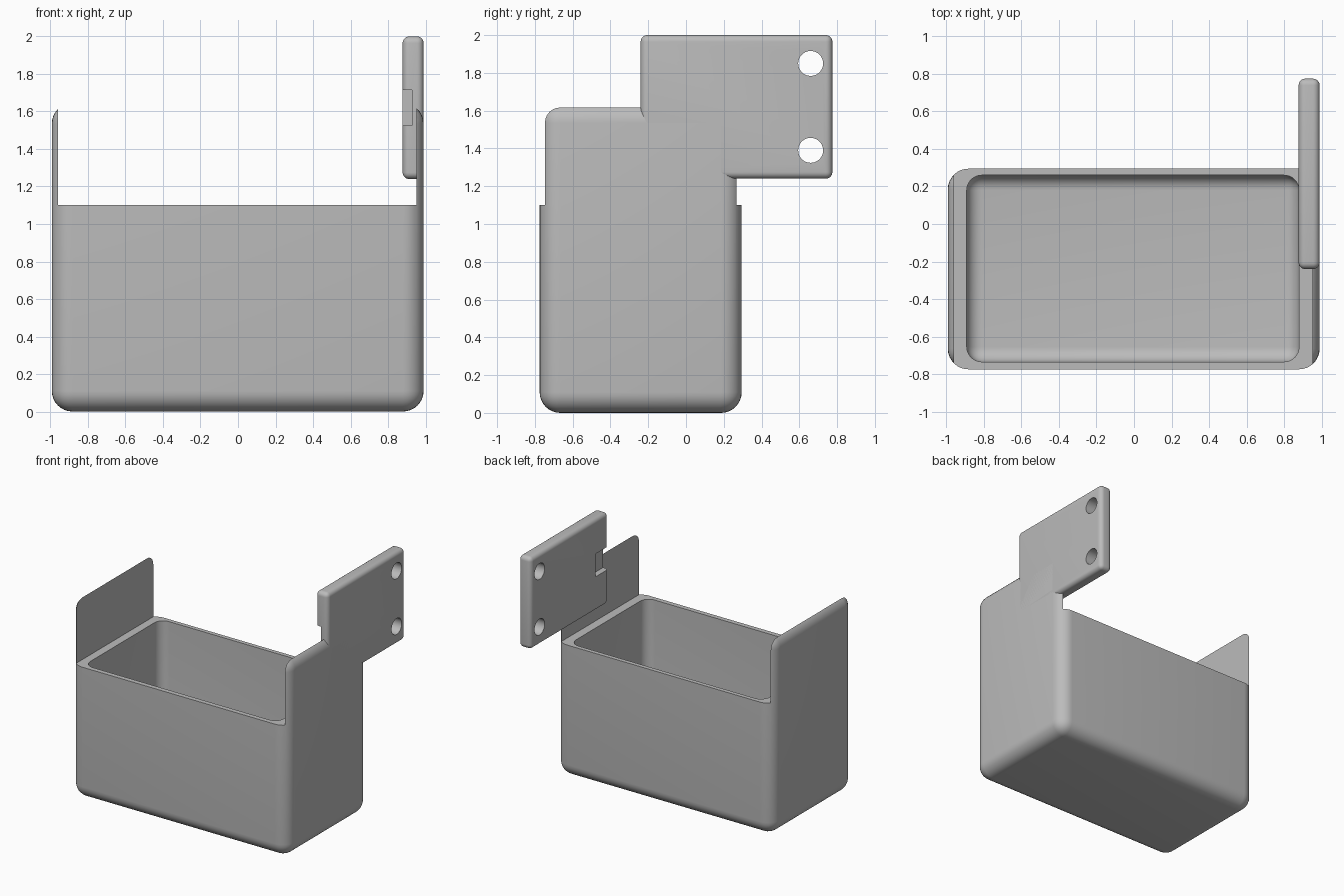
import bpy
import bmesh
import math
from mathutils import Matrix, Vector

default_cube = bpy.data.objects.get("Cube")
if default_cube:
    bpy.data.objects.remove(default_cube, do_unlink=True)

grey = bpy.data.materials.new("plain_grey")
grey.use_nodes = True
colour = (0.5, 0.5, 0.5, 1)
grey.diffuse_color = colour
grey.node_tree.nodes["Principled BSDF"].inputs["Base Color"].default_value = colour


def make_object(name, bm):
    mesh = bpy.data.meshes.new(name)
    bm.to_mesh(mesh)
    bm.free()
    mesh.materials.append(grey)
    obj = bpy.data.objects.new(name, mesh)
    bpy.context.collection.objects.link(obj)
    return obj


def block(name, low, high, radius=0.0, segments=8):
    """Box between two corners, with all edges rounded by radius."""
    low, high = Vector(low), Vector(high)
    bm = bmesh.new()
    bmesh.ops.create_cube(bm, size=1)
    bmesh.ops.scale(bm, vec=high - low, verts=bm.verts)
    bmesh.ops.translate(bm, vec=(low + high) / 2, verts=bm.verts)
    if radius:
        bmesh.ops.bevel(bm, geom=bm.edges[:], offset=radius, segments=segments,
                        profile=0.5, affect='EDGES')
    return make_object(name, bm)


def cross_hole(name, centre, radius, length):
    """Cylinder lying along x."""
    bm = bmesh.new()
    bmesh.ops.create_cone(bm, cap_ends=True, segments=48, radius1=radius,
                          radius2=radius, depth=length,
                          matrix=Matrix.Translation(centre) @ Matrix.Rotation(math.pi / 2, 4, 'Y'))
    return make_object(name, bm)


def cut(target, cutters):
    """Subtract the cutters, bake the result and drop the cutters."""
    for cutter in cutters:
        cutter.hide_render = True
        mod = target.modifiers.new("cut", 'BOOLEAN')
        mod.operation = 'DIFFERENCE'
        mod.solver = 'EXACT'
        mod.object = cutter
    graph = bpy.context.evaluated_depsgraph_get()
    baked = bpy.data.meshes.new_from_object(target.evaluated_get(graph))
    target.modifiers.clear()
    target.data = baked
    for cutter in cutters:
        bpy.data.objects.remove(cutter, do_unlink=True)


def smooth(obj):
    bpy.ops.object.select_all(action='DESELECT')
    obj.select_set(True)
    bpy.context.view_layer.objects.active = obj
    bpy.ops.object.shade_smooth_by_angle(angle=math.radians(30))


# Container: a rounded block, opened above the rim so two end panels remain
container = block("container", (-0.993, -0.775, 0), (0.99, 0.295, 1.645), 0.11)
opening = block("opening_cutter", (-0.96, -1, 1.1), (0.953, 1, 2))
cavity = block("cavity_cutter", (-0.892, -0.735, 0.08), (0.88, 0.26, 1.5), 0.08)
cut(container, [opening, cavity])

# Mounting plate: overlaps one end panel and reaches out behind the container
plate = block("mounting_plate", (0.878, -0.24, 1.24), (0.99, 0.775, 2), 0.035, 6)
holes = [cross_hole("hole_cutter", (0.93, 0.66, z), 0.066, 0.4) for z in (1.39, 1.85)]
notch = block("notch_cutter", (0.8, -0.4, 1.525), (0.927, -0.07, 1.715))
cut(plate, holes + [notch])

for part in (container, plate):
    smooth(part)
